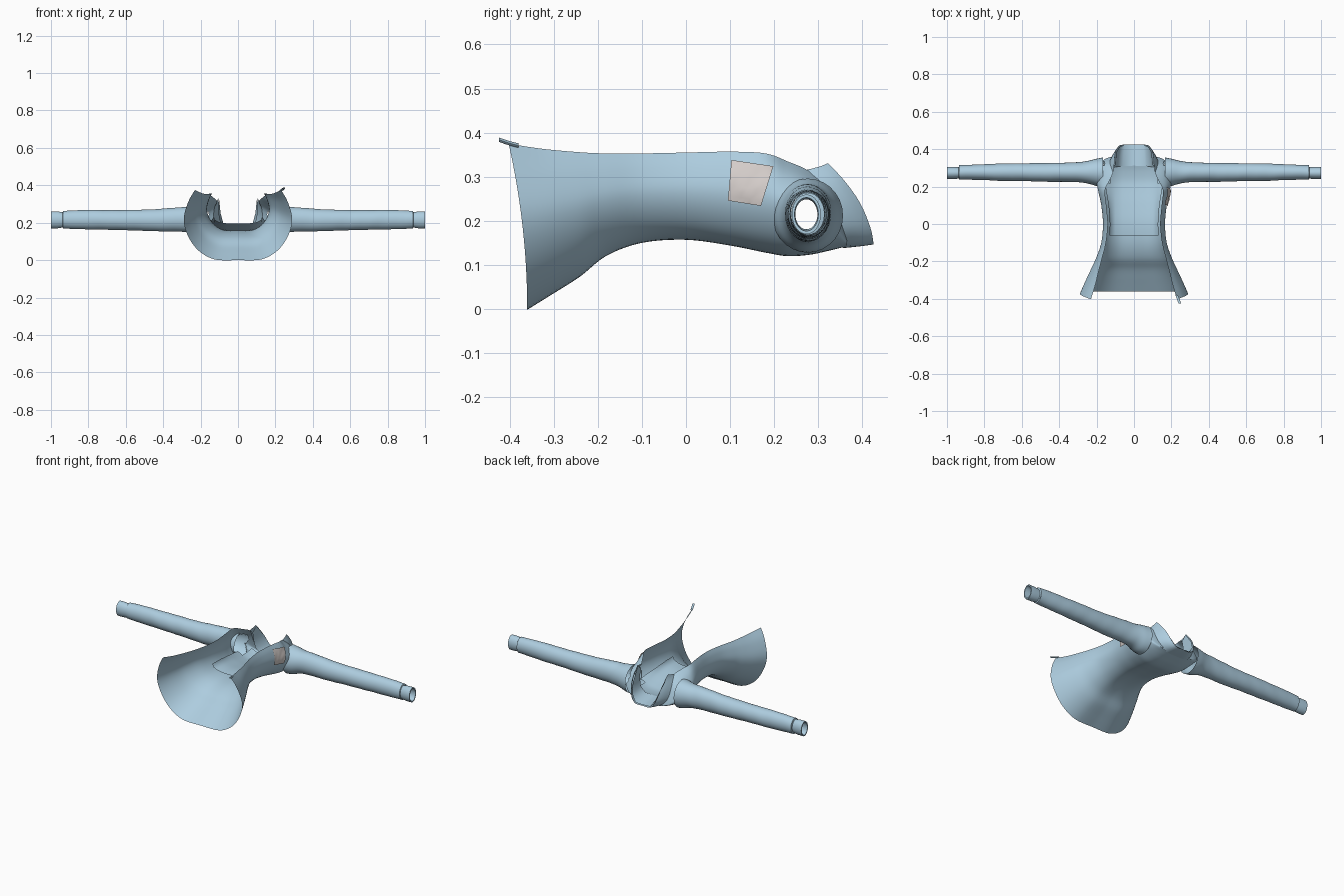
import bpy, math


def material(name, rgb):
    m = bpy.data.materials.new(name)
    m.diffuse_color = (*rgb, 1)
    return m


BLUE = material("light blue cloth", (0.42, 0.61, 0.74))
GREY = material("pale grey patch", (0.66, 0.61, 0.59))


def spline(pts, n):
    """Catmull-Rom resampling of tuples, n steps per span."""
    p = [pts[0]] + list(pts) + [pts[-1]]
    out = []
    for i in range(1, len(p) - 2):
        for k in range(n):
            t = k / n
            out.append(tuple(
                0.5 * (2 * b + (c - a) * t + (2 * a - 5 * b + 4 * c - d) * t * t
                       + (3 * b - a - 3 * c + d) * t ** 3)
                for a, b, c, d in zip(p[i - 1], p[i], p[i + 1], p[i + 2])))
    return out + [tuple(pts[-1])]


def loft(name, rows, mat, closed=False, skip=None, angle=50):
    """Skin equal-length rows of points into one surface."""
    n = len(rows[0])
    verts = [v for r in rows for v in r]
    faces = []
    for i in range(len(rows) - 1):
        for j in range(n if closed else n - 1):
            k = (j + 1) % n
            f = (i * n + j, i * n + k, (i + 1) * n + k, (i + 1) * n + j)
            c = [sum(verts[q][a] for q in f) / 4 for a in range(3)]
            if not (skip and skip(c)):
                faces.append(f)
    me = bpy.data.meshes.new(name)
    me.from_pydata(verts, [], faces)
    me.materials.append(mat)
    ob = bpy.data.objects.new(name, me)
    bpy.context.collection.objects.link(ob)
    bpy.ops.object.select_all(action='DESELECT')
    ob.select_set(True)
    bpy.context.view_layer.objects.active = ob
    bpy.ops.object.shade_smooth_by_angle(angle=math.radians(angle))
    return ob


def mirrored(half):
    """Full row from a half row that starts on the centre line."""
    return [(-x, y, z) for x, y, z in reversed(half[1:])] + list(half)


# Body stations: y, back height, half width, opening x, opening z, hem lean
STATIONS = spline([
    (-0.36, 0.00, 0.290, 0.230, 0.375, 0.042),
    (-0.30, 0.037, 0.262, 0.208, 0.364, 0.030),
    (-0.24, 0.075, 0.232, 0.190, 0.357, 0.018),
    (-0.18, 0.122, 0.203, 0.172, 0.353, 0.008),
    (-0.10, 0.151, 0.175, 0.150, 0.353, 0),
    (0.00, 0.158, 0.166, 0.140, 0.355, 0),
    (0.10, 0.145, 0.175, 0.148, 0.357, 0),
    (0.18, 0.129, 0.192, 0.155, 0.353, 0),
    (0.23, 0.121, 0.200, 0.132, 0.335, 0),
    (0.28, 0.124, 0.200, 0.112, 0.312, 0),
    (0.32, 0.132, 0.190, 0.128, 0.270, 0),
    (0.35, 0.139, 0.150, 0.122, 0.200, 0),
    (0.365, 0.142, 0.100, 0.090, 0.155, 0)], 5)


def section(y, zb, w, xe, ze, lean):
    h = ze - zb
    shape = [(0, 0), (0.42 * w, 0.008), (0.72 * w, 0.13), (0.92 * w, 0.34),
             (w, 0.58), (0.6 * w + 0.4 * xe, 0.83), (xe, 1)]
    return [(x, y - lean * t * t, zb + h * t) for x, t in spline(shape, 5)]


def armhole(c):
    return (abs(c[0]) > 0.13 and
            ((c[1] - 0.275) / 0.058) ** 2 + ((c[2] - 0.212) / 0.06) ** 2 < 1)


loft("jacket_body", [mirrored(section(*s)) for s in STATIONS], BLUE, skip=armhole)

# Inner lining across the upper back
lining = []
for y, zb, w, xe, ze, lean in STATIONS:
    if -0.075 < y < 0.315:
        lining.append(mirrored([(0, y, zb + 0.038), (0.06, y, zb + 0.038),
                                (0.10, y, zb + 0.045), (0.125, y, zb + 0.058),
                                (0.78 * w, y, zb + 0.075)]))
loft("back_lining", lining, BLUE, skip=armhole)

# Stand collar between its base seam and its rim
base = spline([(0, 0.355, 0.139), (0.07, 0.356, 0.142), (0.115, 0.35, 0.175),
               (0.130, 0.335, 0.225), (0.126, 0.31, 0.28), (0.112, 0.27, 0.315)], 4)
rim = spline([(0, 0.425, 0.148), (0.05, 0.425, 0.15), (0.080, 0.418, 0.185),
              (0.095, 0.395, 0.24), (0.103, 0.36, 0.29), (0.105, 0.322, 0.331)], 4)
collar = []
for k in range(5):
    t = k / 4
    puff = 0.006 * math.sin(math.pi * t)
    collar.append(mirrored([
        tuple(a + (b - a) * t + d for a, b, d in zip(p, q, (0, puff, 0)))
        for p, q in zip(base, rim)]))
loft("collar", collar, BLUE)
# Collar facing from the lining to the rim
facing = [mirrored([(0, 0.31, 0.168), (0.06, 0.31, 0.170), (0.095, 0.305, 0.20),
                    (0.105, 0.30, 0.25), (0.104, 0.29, 0.30)]),
          mirrored([(0, 0.422, 0.152), (0.05, 0.422, 0.154), (0.078, 0.412, 0.195),
                    (0.093, 0.385, 0.25), (0.101, 0.325, 0.326)])]
loft("collar_facing", facing, BLUE)

# Sleeve stations: x, y centre, z centre, y radius, z radius
SLEEVE = spline([
    (0.165, 0.276, 0.212, 0.080, 0.084), (0.20, 0.276, 0.212, 0.073, 0.079),
    (0.25, 0.277, 0.216, 0.059, 0.069), (0.32, 0.277, 0.217, 0.053, 0.064),
    (0.45, 0.276, 0.213, 0.050, 0.059), (0.58, 0.277, 0.214, 0.048, 0.054),
    (0.70, 0.277, 0.215, 0.046, 0.053), (0.82, 0.277, 0.216, 0.042, 0.051),
    (0.935, 0.276, 0.216, 0.038, 0.048)], 5)
CUFF = [(0.935, 0.276, 0.216, 0.038, 0.048), (0.937, 0.273, 0.215, 0.031, 0.041),
        (0.945, 0.273, 0.215, 0.031, 0.042), (0.965, 0.273, 0.215, 0.033, 0.045),
        (1.0, 0.273, 0.215, 0.033, 0.045), (1.0, 0.273, 0.215, 0.027, 0.038),
        (0.95, 0.273, 0.215, 0.025, 0.034)]


def ring(s, side, wobble=0.0):
    x, yc, zc, ry, rz = s
    out = []
    for k in range(28):
        a = math.tau * k / 28
        f = 1 + wobble * math.sin(46 * x + 2 * a) * math.sin(19 * x)
        out.append((side * x, yc + ry * f * math.cos(a), zc + rz * f * math.sin(a)))
    return out


for side, label in ((1, "left"), (-1, "right")):
    loft(label + "_sleeve", [ring(s, side, 0.018) for s in SLEEVE], BLUE, closed=True)
    loft(label + "_cuff", [ring(s, side) for s in CUFF], BLUE, closed=True)


# Chest patch wrapped on one side of the body
def side_x(y, z):
    s = min(STATIONS, key=lambda q: abs(q[0] - y))
    return min(section(*s)[12:], key=lambda p: abs(p[2] - z))[0]


def patch_point(u, v, lift):
    y = (1 - v) * (0.095 + 0.075 * u) + v * (0.103 + 0.095 * u)
    z = (1 - v) * (0.246 - 0.012 * u) + v * (0.338 - 0.014 * u)
    return (side_x(y, z) + lift, y, z)


loft("chest_patch", [[patch_point(i / 8, j / 8, 0.007) for i in range(9)]
                     for j in range(9)], GREY)

# Zip pull at the hem corner
pull = spline([(0.228, -0.380, 0.371), (0.236, -0.40, 0.376), (0.245, -0.424, 0.384)], 3)
loft("zip_pull", [[(x + 0.007 * math.cos(a), y, z + 0.005 * math.sin(a))
                   for a in (math.tau * k / 8 for k in range(8))]
                  for x, y, z in pull], BLUE, closed=True)
